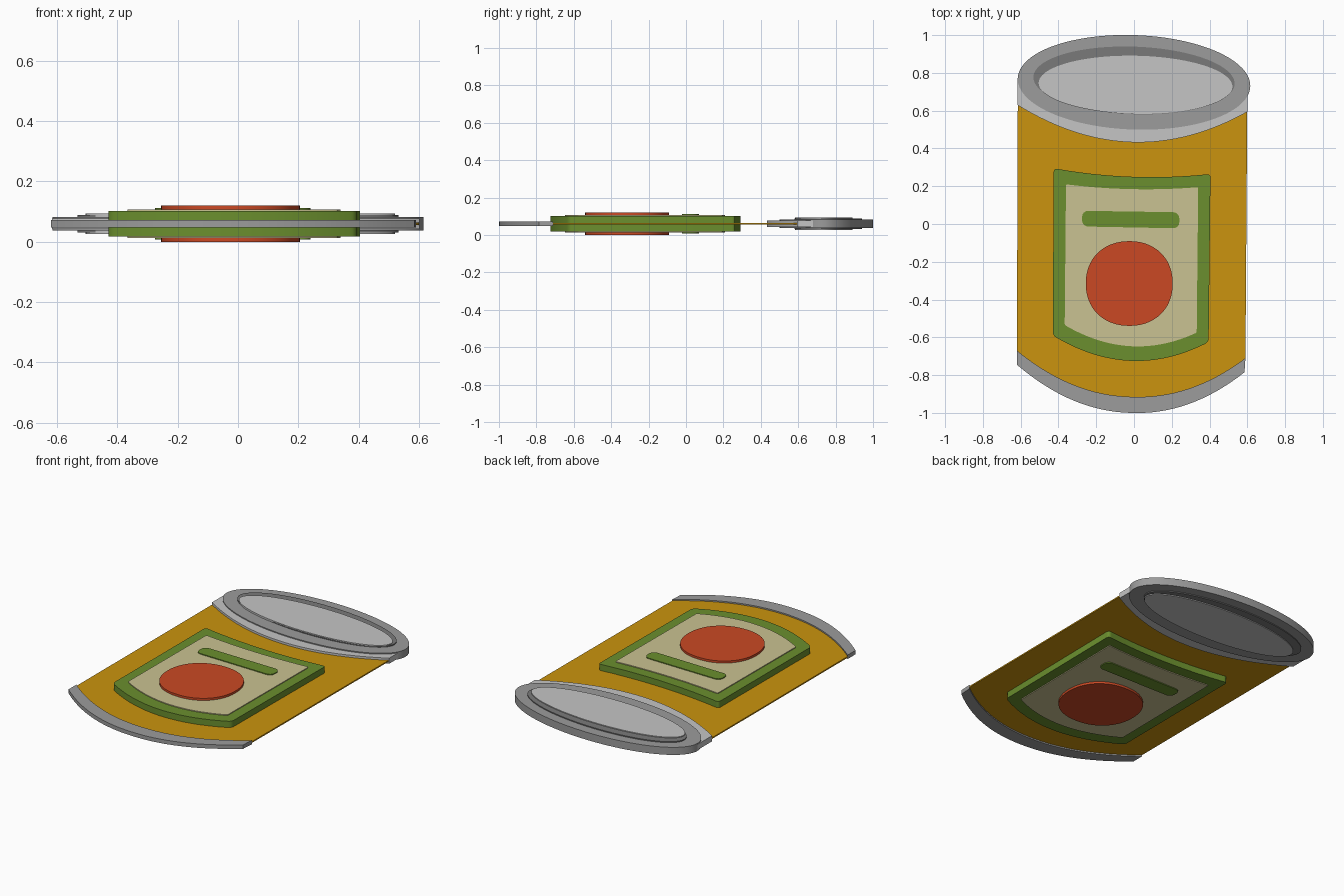
import bpy, bmesh, math

cube = bpy.data.objects.get("Cube")
if cube:
    bpy.data.objects.remove(cube, do_unlink=True)

MID_Z = 0.06


def linear(c):
    c /= 255
    return c / 12.92 if c <= 0.04045 else ((c + 0.055) / 1.055) ** 2.4


def material(name, *rgb):
    mat = bpy.data.materials.new(name)
    color = [linear(c) for c in rgb] + [1.0]
    mat.use_nodes = True
    mat.diffuse_color = color
    bsdf = next(n for n in mat.node_tree.nodes if n.type == 'BSDF_PRINCIPLED')
    bsdf.inputs["Base Color"].default_value = color
    return mat


mustard = material("mustard", 203, 148, 14)
light_metal = material("light metal", 197, 197, 197)
mid_metal = material("mid metal", 156, 156, 156)
dark_metal = material("dark metal", 122, 122, 122)
green = material("leaf green", 107, 143, 46)
cream = material("cream", 202, 194, 146)
red = material("tomato red", 203, 73, 36)


def slab(name, outline, half, mat, rounding=0.0):
    """Flat layer with the given outline, equally thick above and below the middle."""
    bm = bmesh.new()
    verts = [bm.verts.new((x, y, MID_Z - half)) for x, y in outline]
    face = bm.faces.new(verts)
    if rounding:
        corners = [v for v in verts
                   if abs(v.link_loops[0].calc_angle() - math.pi) > 0.7]
        bmesh.ops.bevel(bm, geom=corners, offset=rounding, segments=4,
                        profile=0.5, affect='VERTICES')
    top = bmesh.ops.extrude_face_region(bm, geom=list(bm.faces), use_keep_orig=True)
    bmesh.ops.translate(bm, vec=(0, 0, 2 * half),
                        verts=[g for g in top["geom"] if isinstance(g, bmesh.types.BMVert)])
    bmesh.ops.recalc_face_normals(bm, faces=bm.faces)
    mesh = bpy.data.meshes.new(name)
    bm.to_mesh(mesh)
    bm.free()
    mesh.materials.append(mat)
    obj = bpy.data.objects.new(name, mesh)
    bpy.context.collection.objects.link(obj)
    bpy.ops.object.select_all(action='DESELECT')
    obj.select_set(True)
    bpy.context.view_layer.objects.active = obj
    bpy.ops.object.shade_smooth_by_angle(angle=math.radians(35))
    return obj


def arc(left, right, sag, power=2.0, n=32):
    """Sagging edge from the left point to the right point."""
    points = []
    for i in range(n + 1):
        t = i / n
        drop = sag * (1 - abs(2 * t - 1) ** power)
        points.append((left[0] + (right[0] - left[0]) * t,
                       left[1] + (right[1] - left[1]) * t - drop))
    return points


def panel(bottom, top):
    return bottom + top[::-1]


def ellipse(cx, cy, rx, ry, tilt=0.0, roundness=1.0, n=96):
    points = []
    for i in range(n):
        a = 2 * math.pi * i / n
        x = rx * math.copysign(abs(math.cos(a)) ** roundness, math.cos(a))
        y = ry * math.copysign(abs(math.sin(a)) ** roundness, math.sin(a))
        points.append((cx + x * math.cos(tilt) - y * math.sin(tilt),
                       cy + x * math.sin(tilt) + y * math.cos(tilt)))
    return points


# Can body and bottom rim
seam = arc((-0.62, -0.67), (0.59, -0.71), 0.225, 2.1)
slab("can_body", panel(seam, [(-0.615, 0.72), (0.6, 0.70)]), 0.004, mustard)
slab("bottom_rim", panel(arc((-0.62, -0.745), (0.585, -0.785), 0.235, 2.1), seam),
     0.012, mid_metal)

# Top rim and lid, stacked from wide to narrow
slab("top_band", panel(arc((-0.617, 0.63), (0.602, 0.595), 0.18),
                       [(-0.617, 0.77), (0.602, 0.72)]), 0.017, light_metal)
slab("top_rim", ellipse(0, 0.75, 0.616, 0.25, -0.035), 0.023, mid_metal)
slab("lid_recess", ellipse(0, 0.76, 0.533, 0.179, -0.035), 0.029, dark_metal)
slab("lid", ellipse(0.008, 0.737, 0.513, 0.154, -0.02), 0.034, light_metal)

# Label with its border and printed shapes
slab("label_border", panel(arc((-0.43, -0.59), (0.395, -0.625), 0.117),
                           arc((-0.425, 0.295), (0.405, 0.265), 0.03)),
     0.042, green, 0.018)
slab("label_panel", panel(arc((-0.367, -0.535), (0.332, -0.575), 0.092),
                          arc((-0.36, 0.21), (0.34, 0.195), 0.018)),
     0.047, cream, 0.008)
slab("label_bar", [(-0.275, -0.013), (0.24, -0.023), (0.24, 0.062), (-0.275, 0.07)],
     0.052, green, 0.032)
slab("label_tomato", ellipse(-0.025, -0.315, 0.23, 0.224, 0, 0.93), 0.06, red)
